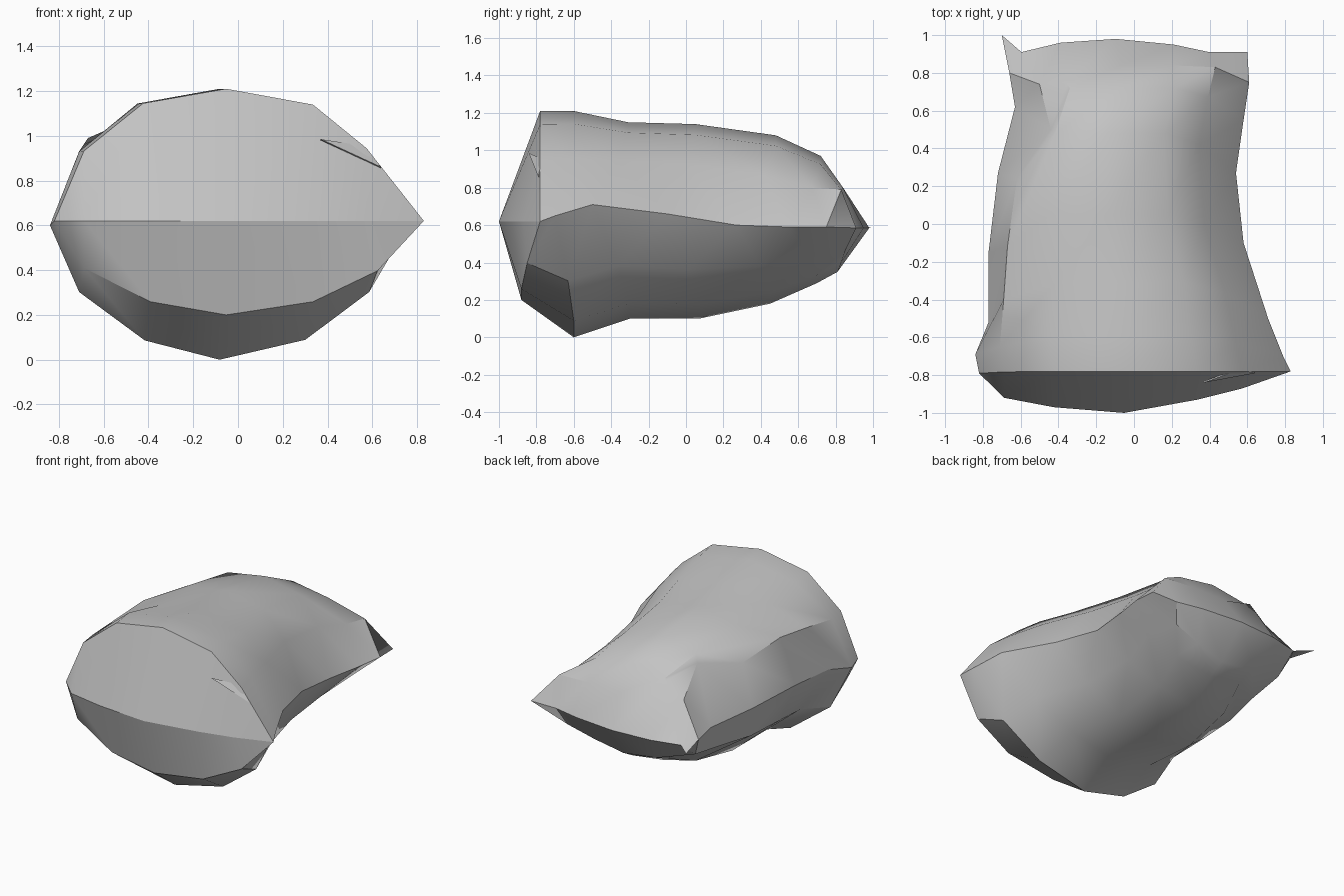
import bpy
import bmesh
import math

if "Cube" in bpy.data.objects:
    bpy.data.objects.remove(bpy.data.objects["Cube"], do_unlink=True)

cloth = bpy.data.materials.new("grey_cloth")
cloth.use_nodes = True
GREY = (0.55, 0.55, 0.55, 1)
cloth.diffuse_color = GREY
cloth.node_tree.nodes["Principled BSDF"].inputs["Base Color"].default_value = GREY


def lerp(a, b, t):
    return a + (b - a) * t


# Side seams, front to back: (x, y, z) on each side
LEFT_SEAM = [(.83, -.78, .62), (.83, -.78, .62), (.79, -.7, .65), (.71, -.5, .71), (.58, -.1, .66),
             (.54, .27, .6), (.58, .55, .59), (.61, .75, .59), (.6, .91, .585)]
RIGHT_SEAM = [(-.82, -.79, .62), (-.82, -.79, .62), (-.84, -.69, .6), (-.77, -.52, .63), (-.77, -.15, .66),
              (-.72, .27, .64), (-.63, .62, .61), (-.66, .8, .6), (-.7, 1, .585)]
# Crown and belly profiles (y, z), and the bowed end seams (y per column)
CROWN = [(-.78, 1.21), (-.6, 1.21), (-.31, 1.15), (.05, 1.14), (.48, 1.08), (.72, .97), (.84, .8)]
BELLY = [(-.88, .2), (-.6, 0), (-.3, .1), (.07, .1), (.45, .18), (.7, .29), (.81, .35)]
FRONT_BOW = [-.79, -.92, -.97, -1, -.93, -.87, -.78]
BACK_BOW = [1, .91, .96, .98, .95, .91, .91]
# Cross-section: (position across, share of full height)
UPPER = [(-1, 0), (-.84, .53), (-.52, .89), (-.07, 1), (.4, .88), (.69, .55), (1, 0)]
LOWER = [(-1, 0), (-.84, .5), (-.48, .86), (-.07, 1), (.4, .86), (.75, .53), (1, 0)]
# Crumpled spots in the cloth: (row, column) -> point
UPPER_DENTS = {(2, 1): (-.71, -.65, .93), (3, 1): (-.69, -.4, .96), (4, 1): (-.67, -.12, .99),
               (5, 1): (-.62, .24, .93), (6, 1): (-.44, .5, .98), (7, 1): (-.5, .74, .82),
               (7, 2): (-.36, .75, .92), (7, 4): (.2, .84, .8), (7, 5): (.43, .83, .79)}
LOWER_DENTS = {(4, 1): (-.69, -.1, .41), (5, 1): (-.66, .2, .4), (6, 1): (-.61, .47, .42),
               (7, 1): (-.6, .75, .46), (7, 4): (.15, .83, .4), (7, 5): (.35, .85, .46)}


def sheet(bm, profile, section, dents):
    """One cloth panel stretched between the seams."""
    rows = []
    for i, (a, b) in enumerate(zip(RIGHT_SEAM, LEFT_SEAM)):
        row = []
        for j, (t, h) in enumerate(section):
            if i in (0, 8):
                t = UPPER[j][0]
            x, y, z = (lerp(p, q, (t + 1) / 2) for p, q in zip(a, b))
            if i == 0:
                y = FRONT_BOW[j]
            elif i == 8:
                y = BACK_BOW[j]
            else:
                py, pz = profile[i - 1]
                y, z = lerp(y, py, min(1, h * 1.3)), lerp(z, pz, h)
            row.append(bm.verts.new(dents.get((i, j), (x, y, z))))
        rows.append(row)
    for r, s in zip(rows, rows[1:]):
        for j in range(6):
            bm.faces.new((r[j], r[j + 1], s[j + 1], s[j]))


def finish(name, bm):
    mesh = bpy.data.meshes.new(name)
    bm.to_mesh(mesh)
    bm.free()
    mesh.materials.append(cloth)
    ob = bpy.data.objects.new(name, mesh)
    bpy.context.collection.objects.link(ob)
    return ob


# Stuffed bag: upper and lower panels sewn along the seam
bm = bmesh.new()
sheet(bm, CROWN, UPPER, UPPER_DENTS)
sheet(bm, BELLY, LOWER, LOWER_DENTS)
bmesh.ops.remove_doubles(bm, verts=bm.verts, dist=.002)
bmesh.ops.recalc_face_normals(bm, faces=bm.faces)
bag = finish("stuffed_bag", bm)
bpy.ops.object.select_all(action="DESELECT")
bag.select_set(True)
bpy.context.view_layer.objects.active = bag
bpy.ops.object.shade_smooth_by_angle(angle=math.radians(31))

# Keep the front seam crisp
verts = bag.data.vertices
for edge in bag.data.edges:
    if all(abs(verts[v].co.z - .62) < .005 and verts[v].co.y < -.75 for v in edge.vertices):
        edge.use_edge_sharp = True

# Small creased fold of cloth at the left front corner
bm = bmesh.new()
bm.faces.new([bm.verts.new(p) for p in ((.37, -.84, .985), (.64, -.79, .86), (.56, -.77, .955))])
fold = finish("front_fold", bm)
fold.modifiers.new("thickness", "SOLIDIFY").thickness = .008
